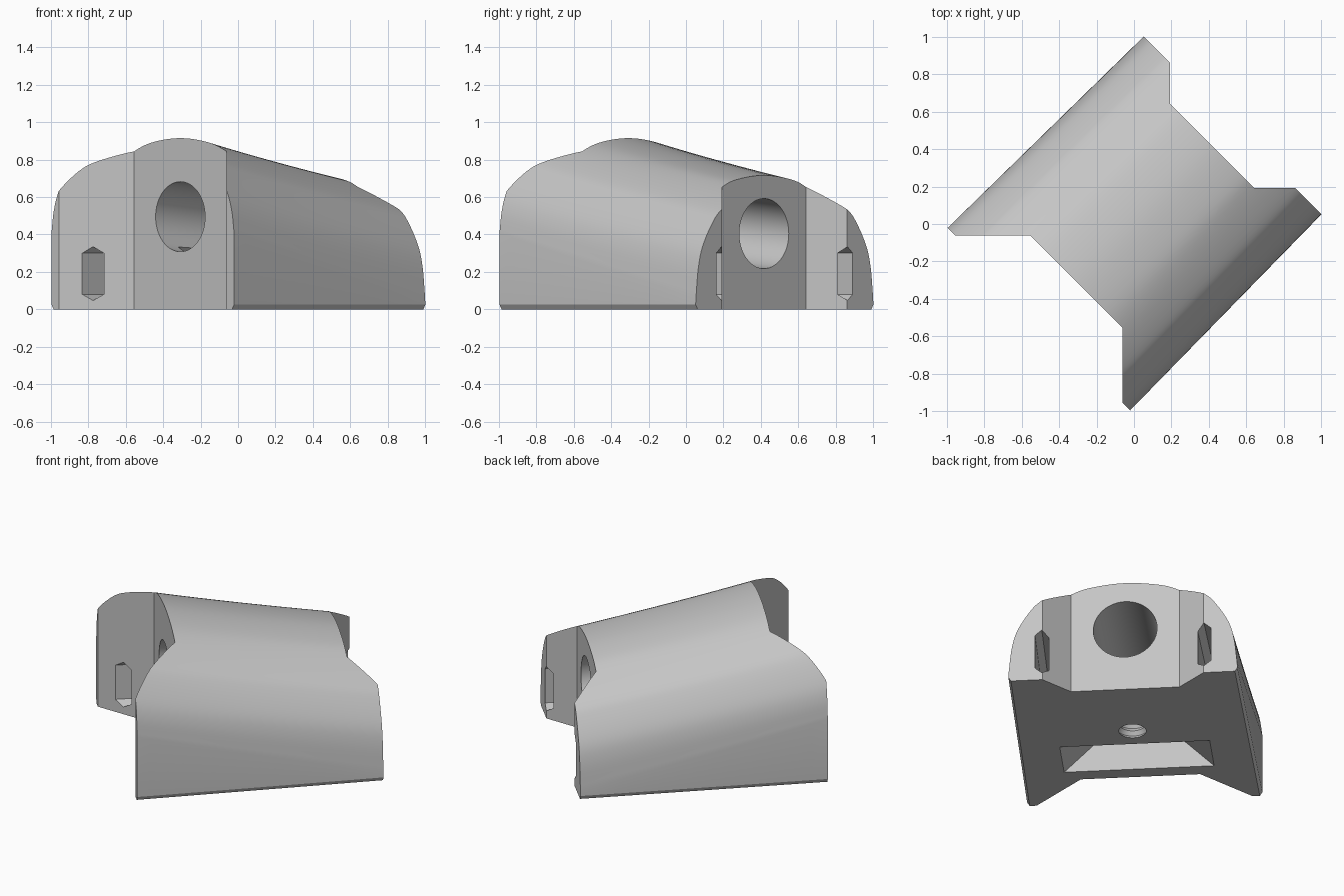
import bpy
import bmesh
import math
from mathutils import Vector, Matrix

cube = bpy.data.objects.get("Cube")
if cube:
    bpy.data.objects.remove(cube, do_unlink=True)

grey = bpy.data.materials.new("light_grey")
grey.use_nodes = True
colour = (0.56, 0.56, 0.56, 1)
grey.diffuse_color = colour
grey.node_tree.nodes["Principled BSDF"].inputs["Base Color"].default_value = colour


def make_object(name, bm):
    """Turn a bmesh into an object with outward normals."""
    bmesh.ops.recalc_face_normals(bm, faces=bm.faces)
    mesh = bpy.data.meshes.new(name)
    bm.to_mesh(mesh)
    bm.free()
    mesh.materials.append(grey)
    obj = bpy.data.objects.new(name, mesh)
    bpy.context.collection.objects.link(obj)
    return obj


def prism(name, outline, sweep):
    """Straight solid swept from a planar outline."""
    bm = bmesh.new()
    face = bm.faces.new([bm.verts.new(p) for p in outline])
    new = bmesh.ops.extrude_face_region(bm, geom=[face])["geom"]
    bmesh.ops.translate(bm, vec=sweep,
                        verts=[v for v in new if isinstance(v, bmesh.types.BMVert)])
    return make_object(name, bm)


def loft(name, rings):
    """Closed solid through rings of equal point count."""
    bm = bmesh.new()
    rows = [[bm.verts.new(p) for p in ring] for ring in rings]
    count = len(rows[0])
    for a, b in zip(rows, rows[1:]):
        for i in range(count):
            j = (i + 1) % count
            bm.faces.new((a[i], a[j], b[j], b[i]))
    bm.faces.new(rows[0])
    bm.faces.new(rows[-1])
    return make_object(name, bm)


def smooth_curve(points, steps=5):
    """Catmull-Rom curve starting level on the mirror line."""
    p = [Vector(q) for q in points]
    p = [Vector((-p[1].x, p[1].y))] + p + [2 * p[-1] - p[-2]]
    out = []
    for a, b, c, d in zip(p, p[1:], p[2:], p[3:]):
        for s in range(steps):
            t = s / steps
            out.append(0.5 * (2 * b + (c - a) * t + (2 * a - 5 * b + 4 * c - d) * t**2
                              + (3 * b - a - 3 * c + d) * t**3))
    return out + [p[-2]]


# Body: domed section lofted from the tall front end to the low back end
FRONT, BACK = -0.72, 0.745
front_half = smooth_curve([(0, .98), (.2, .96), (.35, .91), (.49, .824),
                           (.56, .755), (.636, .63), (.672, .53), (.69, .41)])
back_half = smooth_curve([(0, .69), (.2, .668), (.315, .627), (.48, .53),
                          (.55, .455), (.62, .335), (.652, .22), (.67, .06)])
front_half += [Vector((.69, .025)), Vector((.675, 0))]
back_half += [Vector((.672, .025)), Vector((.657, 0))]
rings = []
SPANS = 16
for k in range(SPANS + 1):
    t = k / SPANS
    u = FRONT + (BACK - FRONT) * t
    half = []
    for a, b in zip(front_half, back_half):
        p = a.lerp(b, t)
        half.append((p.x, p.y * (1 - 0.06 * t * (1 - t))))
    half[-1] = (half[-1][0], 0)
    rings.append([(u, v, z) for v, z in half] + [(u, -v, z) for v, z in half[:0:-1]])
body = loft("arched_body", rings)

cutters = []

# End notches with 45 degree cheeks
for inner, width, way in ((-0.436, 0.35, -1), (0.59, 0.318, 1)):
    reach = 0.5
    outline = [(inner, -width, -.2), (inner, width, -.2),
               (inner + way * reach, width + reach, -.2),
               (inner + way * reach, -width - reach, -.2)]
    cutters.append(prism("notch_cutter", outline, (0, 0, 1.6)))


# Sloping main bore
def bore_height(u):
    return 0.495 - 0.088 * (u + 0.436)


bore = []
for u in (-1, 1):
    bore.append([(u, .187 * math.cos(i * math.tau / 64),
                  bore_height(u) + .187 * math.sin(i * math.tau / 64)) for i in range(64)])
cutters.append(loft("bore_cutter", bore))

# Pointed slots running lengthwise through both side walls
for side in (-1, 1):
    slot = []
    for u, centre in ((-1, .514), (1, .47)):
        slot.append([(u, side * centre + dv, z) for dv, z in
                     ((-.04, .08), (0, .047), (.04, .08), (.04, .3), (0, .335), (-.04, .3))])
    cutters.append(loft("side_slot_cutter", slot))

# Tapered pocket in the underside, opening into the bore
cutters.append(prism("pocket_cutter",
                     [(-.345, -.54, -.1), (-.345, .54, -.1), (-.345, .08, .36), (-.345, -.08, .36)],
                     (.295, 0, 0)))

# Threaded hole in the underside, with helical-looking ridges
thread = []
for k in range(16):
    r = .093 if k % 2 == 0 else .076
    z = -.03 + k * .025
    thread.append([(.1 + r * math.cos(i * math.tau / 32), r * math.sin(i * math.tau / 32), z)
                   for i in range(32)])
cutters.append(loft("thread_cutter", thread))

# Carve the body, then discard the cutters
bpy.ops.object.select_all(action="DESELECT")
bpy.context.view_layer.objects.active = body
body.select_set(True)
for cutter in cutters:
    cutter.hide_render = True
    mod = body.modifiers.new("cut", "BOOLEAN")
    mod.operation = "DIFFERENCE"
    mod.solver = "EXACT"
    mod.object = cutter
    bpy.ops.object.modifier_apply(modifier=mod.name)
    bpy.data.objects.remove(cutter, do_unlink=True)

# Turn the lengthwise axis onto the diagonal and shade
body.data.transform(Matrix.Rotation(math.radians(45), 4, "Z"))
bpy.ops.object.shade_smooth_by_angle(angle=math.radians(25))
